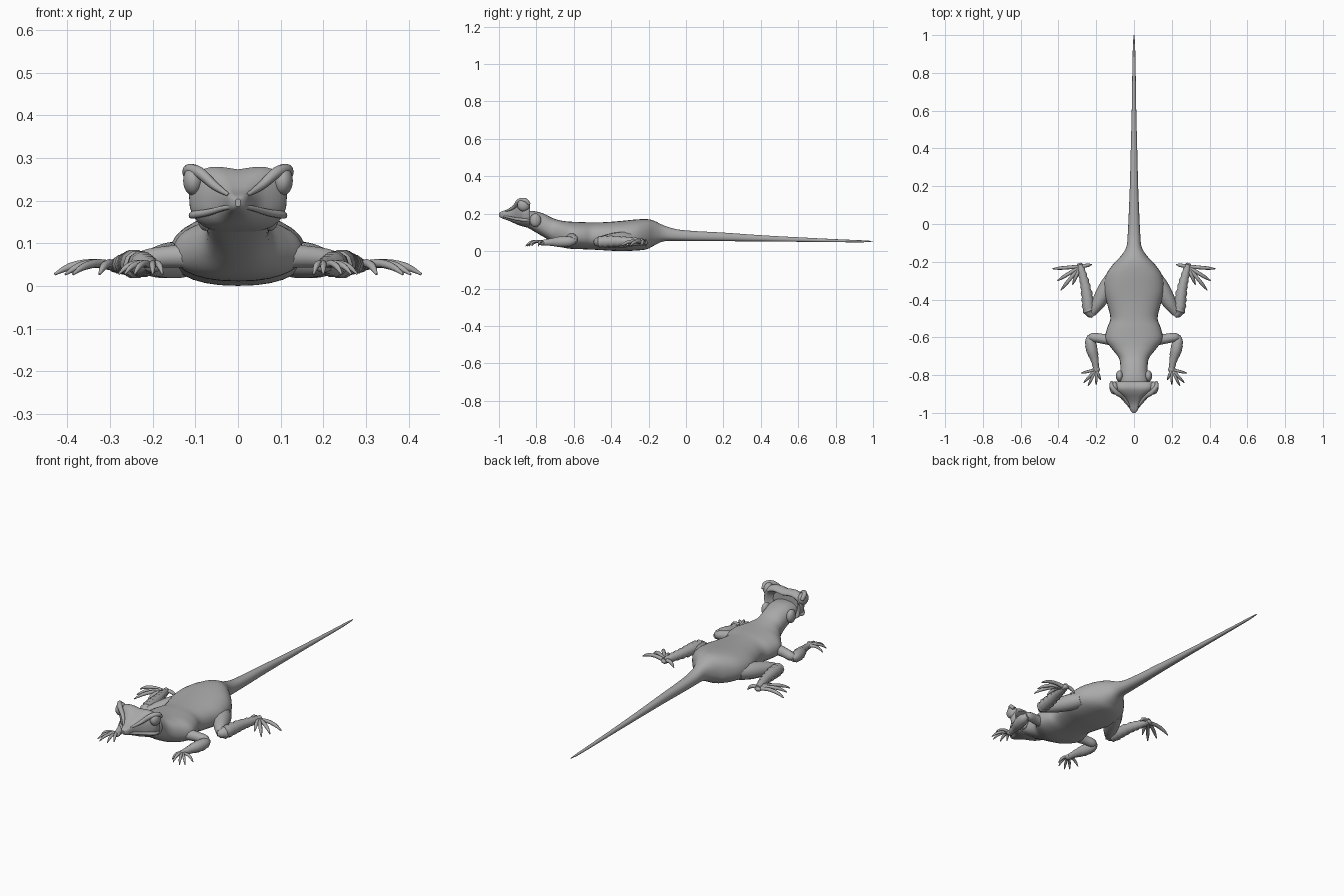
import bpy
import bmesh
import math
from mathutils import Vector

cube = bpy.data.objects.get("Cube")
if cube:
    bpy.data.objects.remove(cube, do_unlink=True)

skin = bpy.data.materials.new("grey skin")
skin.use_nodes = True
grey = (0.4, 0.4, 0.4, 1)
skin.diffuse_color = grey
skin.node_tree.nodes["Principled BSDF"].inputs["Base Color"].default_value = grey


def spline(points, steps):
    """Catmull-Rom interpolation of equal-length tuples."""
    out = []
    last = len(points) - 1
    for i in range(last):
        a, b = points[max(i - 1, 0)], points[i]
        c, d = points[i + 1], points[min(i + 2, last)]
        for s in range(steps):
            t = s / steps
            out.append([
                q + t / 2 * (r - p + t * (2 * p - 5 * q + 4 * r - w + t * (3 * (q - r) + w - p)))
                for p, q, r, w in zip(a, b, c, d)])
    out.append(list(points[-1]))
    return out


def loft(name, rings, angle=50):
    """Skin a list of closed rings and cap both ends."""
    bm = bmesh.new()
    loops = [[bm.verts.new(p) for p in ring] for ring in rings]
    n = len(loops[0])
    for a, b in zip(loops, loops[1:]):
        for i in range(n):
            j = (i + 1) % n
            bm.faces.new((a[i], a[j], b[j], b[i]))
    bm.faces.new(loops[0])
    bm.faces.new(loops[-1])
    bmesh.ops.recalc_face_normals(bm, faces=bm.faces)
    mesh = bpy.data.meshes.new(name)
    bm.to_mesh(mesh)
    bm.free()
    return finish(name, mesh, angle)


def finish(name, mesh, angle=50):
    mesh.materials.append(skin)
    obj = bpy.data.objects.new(name, mesh)
    bpy.context.collection.objects.link(obj)
    bpy.ops.object.select_all(action="DESELECT")
    bpy.context.view_layer.objects.active = obj
    obj.select_set(True)
    bpy.ops.object.shade_smooth_by_angle(angle=math.radians(angle))
    return obj


def section(y, half, low, high, widest, power, notch=0, n=28):
    """Upright ring, widest at a fraction of its height."""
    mid = low + (high - low) * widest
    ring = []
    for i in range(n):
        a = math.tau * i / n
        c, s = math.cos(a), math.sin(a)
        x = half * math.copysign(abs(c) ** power, c)
        rise = (high - mid) if s > 0 else (mid - low)
        z = mid + rise * math.copysign(abs(s) ** power, s)
        if s > 0:
            z -= notch * max(0, 1 - abs(x) / (half * 0.6)) * s
        ring.append((x, y, z))
    return ring


def tube(name, points, steps=4, sides=10, folds=0, flat=1):
    """Round limb through (x, y, z, radius) points, optionally wrinkled."""
    path = spline(points, steps)
    rings = []
    for i, p in enumerate(path):
        ahead = Vector(path[min(i + 1, len(path) - 1)][:3])
        along = (ahead - Vector(path[max(i - 1, 0)][:3])).normalized()
        side = along.cross(Vector((0, 0, 1))).normalized()
        up = side.cross(along)
        r = max(p[3], 0.001) * (1 + folds * (-1) ** i)
        rings.append([
            Vector(p[:3]) + r * (side * math.cos(math.tau * k / sides)
                                 + up * flat * math.sin(math.tau * k / sides))
            for k in range(sides)])
    return loft(name, rings)


def ball(name, centre, size):
    bm = bmesh.new()
    bmesh.ops.create_uvsphere(bm, u_segments=18, v_segments=12, radius=1)
    bmesh.ops.scale(bm, vec=size, verts=bm.verts)
    bmesh.ops.translate(bm, vec=centre, verts=bm.verts)
    mesh = bpy.data.meshes.new(name)
    bm.to_mesh(mesh)
    bm.free()
    return finish(name, mesh)


# Neck, trunk and tail: y, half width, underside, top
trunk = [
    (-.88, .07, .145, .21), (-.82, .075, .11, .215), (-.76, .072, .075, .2),
    (-.71, .08, .045, .175), (-.66, .118, .02, .162), (-.61, .152, .012, .157),
    (-.55, .142, .01, .155), (-.5, .125, .008, .153), (-.43, .14, .004, .155),
    (-.35, .16, 0, .161), (-.27, .148, .003, .169), (-.21, .108, .01, .171),
    (-.17, .07, .03, .162), (-.12, .04, .052, .138), (-.05, .033, .054, .117),
    (.05, .028, .053, .107), (.2, .022, .053, .099), (.4, .017, .052, .085),
    (.6, .012, .05, .074), (.8, .009, .048, .064), (.94, .006, .047, .058),
    (1, .002, .051, .054)]
loft("body_and_tail", [section(*p, .46, .88) for p in spline(trunk, 4)])

# Wedge head, hollow behind the brow
head = [
    (-1, .006, .186, .204), (-.985, .02, .176, .214), (-.95, .034, .163, .228),
    (-.92, .055, .15, .25), (-.895, .088, .139, .272), (-.87, .112, .131, .285),
    (-.845, .114, .126, .279), (-.835, .104, .128, .262), (-.865, .075, .15, .245)]
loft("head", [section(*p, .56, .72, .012 * min(1, p[1] / .1)) for p in spline(head, 3)], 40)

# Foot shapes: (wrist, toe tips) on the left side
hand = (.2, -.77, .045), [(.28, -.79), (.266, -.84), (.243, -.857), (.2, -.85), (.177, -.825)]
foot = (.285, -.225, .045), [(.43, -.237), (.405, -.3), (.387, -.35), (.325, -.32), (.225, -.215)]

for label, m in (("left", 1), ("right", -1)):
    def limb(name, points, **options):
        tube(f"{label}_{name}", [(m * p[0], *p[1:]) for p in points], **options)

    # Face
    ball(f"{label}_eye", (m * .105, -.868, .246), (.024, .034, .034))
    limb("brow_ridge", [(.022, -.965, .213, .004), (.055, -.92, .235, .01),
                        (.092, -.893, .267, .013), (.118, -.86, .272, .012),
                        (.118, -.837, .25, .008)])
    limb("lip", [(.003, -.994, .187, .004), (.034, -.955, .182, .006),
                 (.07, -.91, .172, .008), (.106, -.865, .166, .009),
                 (.1, -.835, .165, .006)])
    ball(f"{label}_neck_fold", (m * .076, -.805, .165), (.02, .03, .036))

    # Front leg
    limb("upper_arm", [(.11, -.615, .07, .03), (.17, -.607, .068, .026),
                       (.215, -.6, .062, .024), (.235, -.605, .057, .016)])
    limb("forearm", [(.232, -.588, .055, .012), (.232, -.62, .052, .027),
                     (.222, -.67, .05, .03), (.208, -.72, .048, .021),
                     (.199, -.775, .045, .014)], folds=.03)

    # Hind leg with wrinkled shank
    limb("thigh", [(.115, -.29, .065, .04), (.15, -.35, .06, .044),
                   (.19, -.42, .055, .036), (.225, -.475, .05, .02)])
    limb("shank", [(.215, -.488, .048, .012), (.238, -.46, .05, .03),
                   (.246, -.4, .052, .031), (.257, -.33, .052, .026),
                   (.272, -.27, .05, .022), (.285, -.215, .048, .016)], folds=.09)

    # Palms and arched toes
    for part, (wrist, tips), thick in (("hand", hand, .0085), ("foot", foot, .011)):
        x, y, z = wrist
        ball(f"{label}_{part}_palm", (m * x, y, z), (.02, .02, .014))
        for i, (tx, ty) in enumerate(tips):
            limb(f"{part}_toe_{i + 1}", [
                (x, y, z, thick),
                (x + (tx - x) * .4, y + (ty - y) * .4, z + .008, thick * .9),
                (x + (tx - x) * .75, y + (ty - y) * .75, z, thick * .8),
                (tx, ty, z - .018, thick * .25)], steps=3, sides=8)
